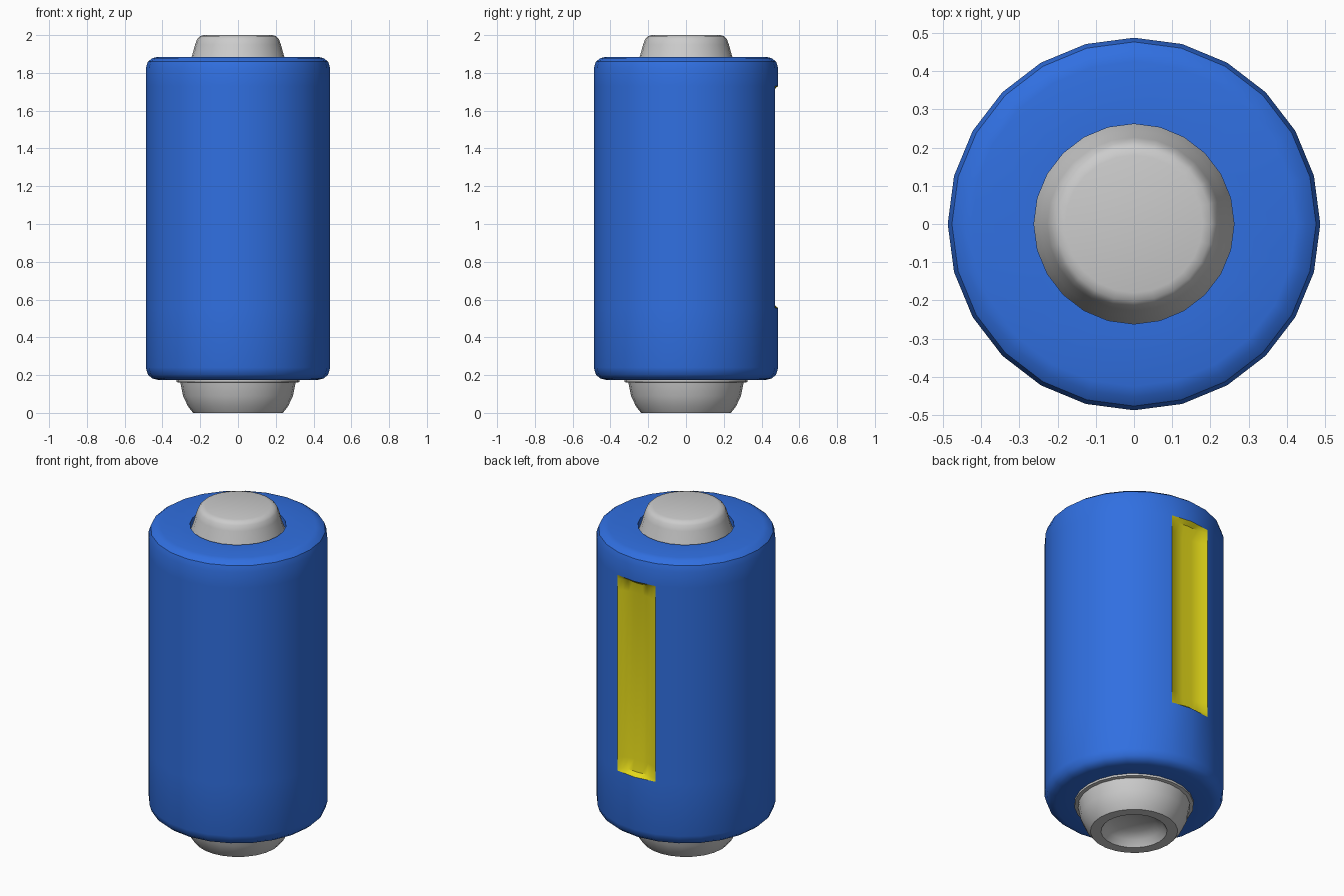
import bpy, bmesh
from math import sin, cos, pi, radians

if "Cube" in bpy.data.objects:
    bpy.data.objects.remove(bpy.data.objects["Cube"])

SIDES = 24


def finish(name, bm, colour=None, angle=35):
    bmesh.ops.remove_doubles(bm, verts=bm.verts, dist=1e-5)
    me = bpy.data.meshes.new(name)
    bm.to_mesh(me)
    bm.free()
    ob = bpy.data.objects.new(name, me)
    bpy.context.collection.objects.link(ob)
    if colour:
        mat = bpy.data.materials.new(name + "_paint")
        mat.diffuse_color = colour
        mat.use_nodes = True
        mat.node_tree.nodes["Principled BSDF"].inputs["Base Color"].default_value = mat.diffuse_color
        me.materials.append(mat)
    bpy.ops.object.select_all(action='DESELECT')
    ob.select_set(True)
    bpy.context.view_layer.objects.active = ob
    bpy.ops.object.shade_smooth_by_angle(angle=radians(angle))
    return ob


def lathe(name, profile, colour=None, skip=lambda row, col: False):
    """Spin (radius, z) points, listed bottom to top, round the z axis."""
    bm = bmesh.new()
    rings = [[bm.verts.new((r * cos(2 * pi * k / SIDES), r * sin(2 * pi * k / SIDES), z))
              for k in range(SIDES)] for r, z in profile]
    for i in range(len(rings) - 1):
        a, b = rings[i], rings[i + 1]
        for k in range(SIDES):
            n = (k + 1) % SIDES
            if skip(i, k):
                continue
            if profile[i][0] == 0:
                bm.faces.new((a[0], b[n], b[k]))
            elif profile[i + 1][0] == 0:
                bm.faces.new((a[k], a[n], b[0]))
            else:
                bm.faces.new((a[k], a[n], b[n], b[k]))
    for v in [v for v in bm.verts if not v.link_faces]:
        bm.verts.remove(v)
    return finish(name, bm, colour)


# Rounded outer shell, with a two-facet window left open at the back
R, Z0, Z1 = 0.488, 0.175, 1.885
W0, W1 = 0.555, 1.73
shell = [(0.25, 0.22), (0.31, Z0), (0.425, Z0), (0.453, 0.182), (0.477, 0.202), (R, 0.24),
         (R, W0), (R, W1),
         (R, 1.825), (0.477, 1.86), (0.453, 1.878), (0.425, Z1), (0.262, Z1), (0.262, 1.80)]
lathe("shell", shell, (0.03, 0.16, 0.75, 1), lambda i, k: i == 6 and k in (5, 6))

# Shallow concave panel filling the window
bm = bmesh.new()
half, edge_y = R * sin(pi / 12), R * cos(pi / 12)
rows = [(W0, 0), (0.575, 0.026), (0.64, 0.04), (1.64, 0.04), (1.71, 0.026), (W1, 0)]
grid = []
for z, depth in rows:
    row = []
    for j in range(9):
        t = j / 4 - 1
        y = edge_y + (R - edge_y) * (1 - abs(t)) - depth * (1 - t * t)
        row.append(bm.verts.new((-half * t, y, z)))
    grid.append(row)
for a, b in zip(grid, grid[1:]):
    for j in range(8):
        bm.faces.new((a[j], a[j + 1], b[j + 1], b[j]))
finish("window_panel", bm, (0.78, 0.70, 0.01, 1))

# Raised top terminal, flaring into the hole of the shell
lathe("top_terminal", [(0.265, 1.825), (0.262, 1.84), (0.245, 1.885), (0.227, 1.95),
                       (0.216, 1.98), (0.202, 1.994), (0.18, 2.0), (0, 2.0)])

# Bottom terminal with a dished underside and a thin collar
lathe("bottom_terminal", [(0, 0.07), (0.11, 0.062), (0.155, 0.035), (0.18, 0.0), (0.238, 0.0),
                          (0.265, 0.035), (0.291, 0.09), (0.305, 0.16), (0.325, 0.163),
                          (0.325, 0.178), (0.25, 0.20)])
